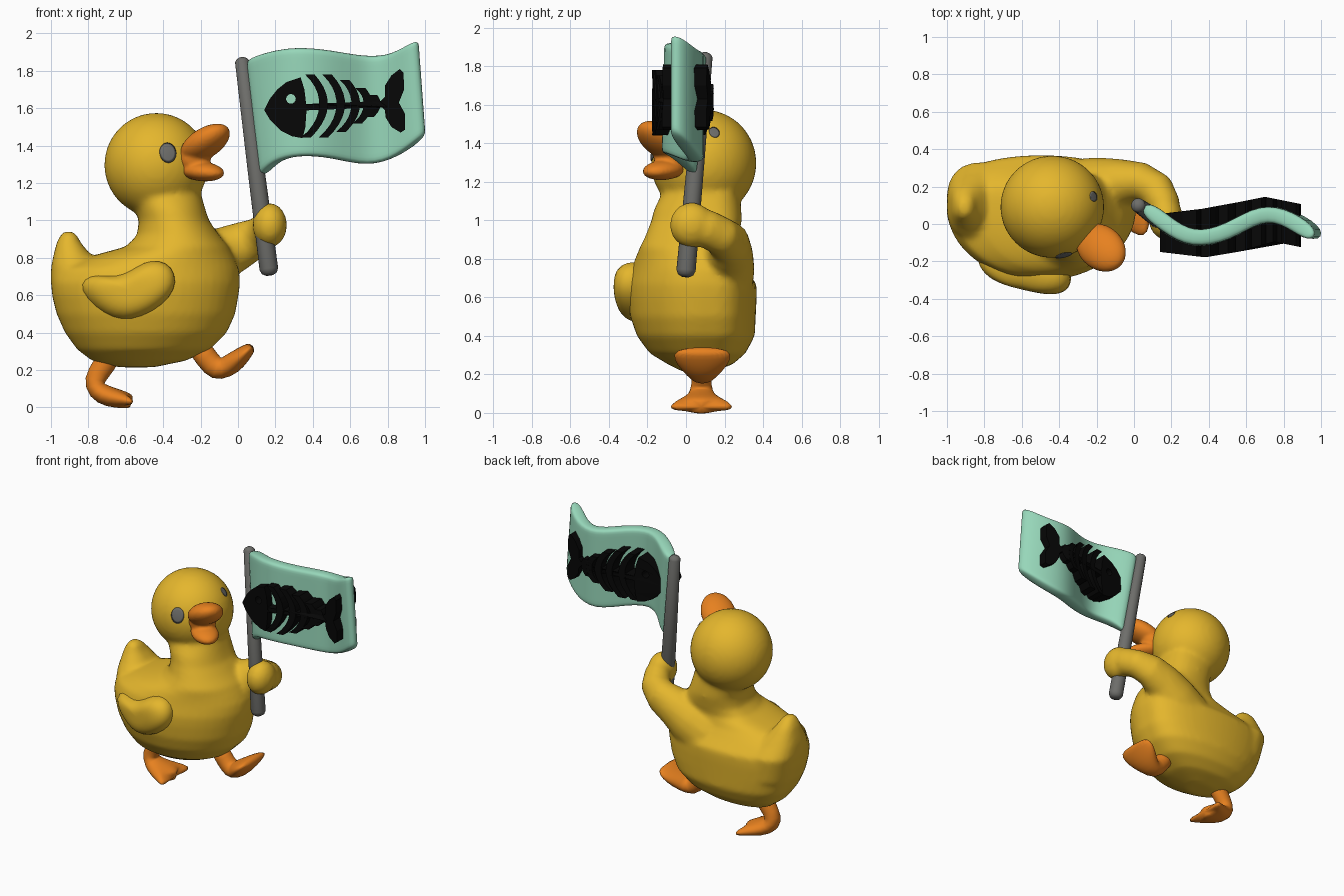
import bpy, bmesh, math
from mathutils import Vector, Matrix

if "Cube" in bpy.data.objects:
    bpy.data.objects.remove(bpy.data.objects["Cube"])


def material(name, rgb):
    m = bpy.data.materials.new(name)
    m.diffuse_color = (*rgb, 1)
    m.use_nodes = True
    m.node_tree.nodes["Principled BSDF"].inputs["Base Color"].default_value = m.diffuse_color
    return m


YELLOW = material("duck yellow", (0.78, 0.47, 0.026))
ORANGE = material("beak orange", (0.80, 0.22, 0.014))
MINT = material("flag mint", (0.31, 0.68, 0.49))
GREY = material("pole grey", (0.155, 0.155, 0.145))
BLACK = material("fish black", (0.002, 0.002, 0.002))


def finish(name, bm, mat):
    bmesh.ops.recalc_face_normals(bm, faces=bm.faces)
    me = bpy.data.meshes.new(name)
    bm.to_mesh(me)
    bm.free()
    me.materials.append(mat)
    me.shade_smooth()
    ob = bpy.data.objects.new(name, me)
    bpy.context.collection.objects.link(ob)
    return ob


def loft(bm, rings):
    rows = [[bm.verts.new(p) for p in r] for r in rings]
    n = len(rows[0])
    for a, b in zip(rows, rows[1:]):
        for i in range(n):
            bm.faces.new((a[i], a[(i + 1) % n], b[(i + 1) % n], b[i]))
    bm.faces.new(rows[0][::-1])
    bm.faces.new(rows[-1])


def ball(bm, centre, radii, rot=Matrix()):
    m = Matrix.Translation(centre) @ rot @ Matrix.Diagonal((*radii, 1))
    bmesh.ops.create_uvsphere(bm, u_segments=40, v_segments=24, radius=1, matrix=m)


def level_ring(z, x0, x1, y0, y1, n=48):
    # horizontal section: round towards the front, boxier at the back
    cx, rx, cy = (x0 + x1) / 2, (x1 - x0) / 2, 0.08
    pts = []
    for i in range(n):
        t = 2 * math.pi * i / n
        c, s = math.cos(t), math.sin(t)
        y = cy + (y1 - cy) * s ** 0.6 if s > 0 else cy + (cy - y0) * s
        pts.append((cx + rx * c, y, z))
    return pts


def tube(bm, path, ref, n=16, notch=0.0):
    # path rows: x, y, z, half width along ref, half thickness
    pts = [Vector(p[:3]) for p in path]
    rings = []
    for k, p in enumerate(path):
        t = (pts[min(k + 1, len(pts) - 1)] - pts[max(k - 1, 0)]).normalized()
        side = (Vector(ref) - t * t.dot(Vector(ref))).normalized()
        other = t.cross(side)
        ring = []
        for i in range(n):
            c, s = math.cos(2 * math.pi * i / n), math.sin(2 * math.pi * i / n)
            q = pts[k] + side * c * p[3] + other * s * p[4]
            if k >= len(path) - 2:
                q += t * notch * math.cos(2 * math.pi * c)
            ring.append(q)
        rings.append(ring)
    loft(bm, rings)


def blend(ob, voxel, rounds):
    r = ob.modifiers.new("blend", 'REMESH')
    r.mode, r.voxel_size, r.use_smooth_shade = 'VOXEL', voxel, True
    s = ob.modifiers.new("soften", 'SMOOTH')
    s.factor, s.iterations = 0.5, rounds


def subdivide(ob, levels=2):
    s = ob.modifiers.new("round", 'SUBSURF')
    s.levels = s.render_levels = levels


# body, neck, tail, head and flag arm blended into one skin
bm = bmesh.new()
loft(bm, [level_ring(*r) for r in [
    (.215, -.64, -.45, -.02, .13), (.25, -.78, -.28, -.09, .24), (.31, -.86, -.15, -.19, .31),
    (.40, -.925, -.06, -.255, .357), (.5, -.97, -.015, -.29, .362), (.6, -.995, .003, -.302, .367),
    (.67, -1.0, .012, -.302, .367), (.74, -.97, .005, -.285, .31), (.80, -.82, -.02, -.265, .27),
    (.86, -.60, -.05, -.24, .26), (.92, -.54, -.10, -.21, .275), (1.0, -.53, -.155, -.18, .29),
    (1.06, -.55, -.175, -.165, .287), (1.15, -.6, -.2, -.12, .28)]])
loft(bm, [level_ring(*r) for r in [
    (.5, -.96, -.6, -.15, .32), (.68, -1.003, -.66, -.12, .33), (.76, -.998, -.73, -.08, .27),
    (.82, -.985, -.79, -.03, .23), (.88, -.97, -.84, .01, .19), (.92, -.95, -.86, .03, .15),
    (.942, -.93, -.885, .06, .11)]])
HEAD = Vector((-.437, .092, 1.297))
ball(bm, HEAD, (.278, .274, .278))
tube(bm, [(-.3, .17, .68, .2, .18), (-.18, .2, .76, .17, .16), (-.07, .22, .83, .14, .13),
          (.04, .225, .88, .12, .105), (.12, .18, .92, .1, .1), (.16, .1, .96, .1, .09),
          (.17, .03, .98, .08, .07)], (0, 0, 1))
ball(bm, (.17, .03, .975), (.092, .115, .118))
blend(finish("duck_body", bm, YELLOW), .017, 7)

# folded side wing: kidney outline inflated into a pillow
OUTLINE = [(-.85, .63), (-.83, .69), (-.76, .715), (-.66, .70), (-.57, .735), (-.5, .78),
           (-.42, .79), (-.35, .755), (-.325, .67), (-.36, .59), (-.45, .51), (-.57, .46),
           (-.67, .47), (-.77, .53)]
bm = bmesh.new()
rings = []
for k in range(-5, 6):
    a = k * math.pi / 2 / 5.4
    s = math.cos(a) ** 0.6
    ring = []
    for x, z in OUTLINE:
        x, z = -.585 + (x + .585) * s, .625 + (z - .625) * s
        ring.append((x, -.235 - .23 * (x + .585) - .12 * math.sin(a), z))
    rings.append(ring)
loft(bm, rings)
subdivide(finish("side_wing", bm, YELLOW), 1)

# open beak, pointing to the front right
turn = Matrix.Rotation(math.radians(-40), 4, 'Z')


def beak_ball(bm, u, z, radii, pitch):
    pos = turn @ Vector((u, 0, 0))
    ball(bm, (HEAD.x + pos.x, HEAD.y + pos.y, z), radii,
         turn @ Matrix.Rotation(math.radians(-pitch), 4, 'Y'))


bm = bmesh.new()
beak_ball(bm, .34, 1.413, (.162, .118, .074), 31)
beak_ball(bm, .32, 1.262, (.135, .092, .052), -5)
beak_ball(bm, .265, 1.335, (.085, .095, .09), 0)
blend(finish("beak", bm, ORANGE), .01, 5)

# eyes: thin oval caps lying on the head
for name, off, size in (("right_eye", (.062, -.26, .065), 1), ("left_eye", (.22, .055, .16), .6)):
    d = Vector(off).normalized()
    side = d.cross(Vector((0, 0, 1))).normalized()
    up = side.cross(d)
    bm = bmesh.new()
    rings = []
    for f in (1, .7, .4, .1):
        rings.append([HEAD + (d * .275 + (side * .046 * math.cos(t) + up * .056 * math.sin(t)) * f * size).normalized() * .28
                      for t in [2 * math.pi * i / 24 for i in range(24)]])
    loft(bm, rings)
    finish(name, bm, GREY)

# webbed feet: one planted, one kicked up
bm = bmesh.new()
tube(bm, [(-.66, .08, .33, .07, .07), (-.715, .08, .225, .056, .058), (-.775, .08, .145, .048, .06),
          (-.755, .08, .088, .07, .058), (-.69, .08, .055, .105, .056), (-.61, .08, .042, .155, .046),
          (-.57, .08, .03, .178, .03)], (0, 1, 0), 24, .02)
subdivide(finish("planted_foot", bm, ORANGE), 1)
bm = bmesh.new()
tube(bm, [(-.22, .085, .34, .07, .065), (-.17, .085, .265, .058, .06), (-.115, .085, .2, .06, .068),
          (-.06, .085, .215, .09, .06), (0, .085, .258, .138, .053), (.05, .085, .305, .155, .038),
          (.08, .085, .33, .115, .022)], (0, 1, 0), 24)
subdivide(finish("raised_foot", bm, ORANGE), 1)

# flag pole with rounded ends
bm = bmesh.new()
a, b = Vector((.165, 0, .74)), Vector((.022, .1, 1.85))
steps = [(-.03, .02), (-.02, .04), (0, .05), (.5, .045), (1, .038), (1.012, .029), (1.02, .012)]
tube(bm, [(*a.lerp(b, f), r, r) for f, r in steps], (0, 1, 0), 24)
finish("flag_pole", bm, GREY)

# waving flag: columns of x top, z top, x bottom, z bottom, y
COLUMNS = [(.045, 1.86, .125, 1.225, .10), (.17, 1.905, .2, 1.315, .0), (.31, 1.93, .33, 1.35, -.09),
           (.5, 1.912, .5, 1.335, -.05), (.68, 1.875, .69, 1.285, .07), (.83, 1.885, .86, 1.335, .03),
           (.965, 1.975, 1.005, 1.455, -.07)]
bm = bmesh.new()
rows = []
for x0, z0, x1, z1, y in COLUMNS:
    lean = -.06 * max(0, 1 - x0 / .4)
    rows.append([bm.verts.new((x0 + (x1 - x0) * v, y + lean * v, z0 + (z1 - z0) * v))
                 for v in (0, .06, .35, .65, .94, 1)])
for p, q in zip(rows, rows[1:]):
    for i in range(5):
        bm.faces.new((p[i], p[i + 1], q[i + 1], q[i]))
flag = finish("flag", bm, MINT)
sol = flag.modifiers.new("cloth", 'SOLIDIFY')
sol.thickness, sol.offset = .09, 0
subdivide(flag)

# fish bone emblem: flat outlines extruded through the flag and bent along it
FRONT = [(.1, -.145), (.38, -.178), (.55, -.15), (.75, -.095), (.95, -.135)]
BACK = [(.1, .05), (.3, .07), (.5, .105), (.7, .145), (.95, .095)]


def bend(curve, x):
    for (x0, y0), (x1, y1) in zip(curve, curve[1:]):
        if x <= x1:
            return y0 + (y1 - y0) * (x - x0) / (x1 - x0)
    return curve[-1][1]


def slab(name, outlines):
    cu = bpy.data.curves.new(name, 'CURVE')
    cu.dimensions, cu.fill_mode, cu.extrude = '2D', 'BOTH', .1
    for pts in outlines:
        sp = cu.splines.new('POLY')
        sp.points.add(len(pts) - 1)
        for p, (x, z) in zip(sp.points, pts):
            p.co = (x, z, 0, 1)
        sp.use_cyclic_u = True
    tmp = bpy.data.objects.new(name, cu)
    bpy.context.collection.objects.link(tmp)
    bpy.context.view_layer.update()
    bm = bmesh.new()
    bm.from_mesh(tmp.to_mesh())
    tmp.to_mesh_clear()
    bpy.data.objects.remove(tmp)
    for v in bm.verts:
        x, z, h = v.co
        v.co = (x, bend(FRONT if h < 0 else BACK, x), z)
    bmesh.ops.remove_doubles(bm, verts=bm.verts, dist=1e-5)
    ob = finish(name, bm, BLACK)
    ob.data.shade_flat()


eye = [(.283 + .026 * math.cos(i * math.pi / 8), 1.65 + .026 * math.sin(i * math.pi / 8)) for i in range(16)]
slab("fish_head", [[(.14, 1.59), (.17, 1.65), (.21, 1.7), (.26, 1.74), (.335, 1.765), (.355, 1.7),
                    (.367, 1.6), (.36, 1.5), (.345, 1.44), (.29, 1.45), (.23, 1.48), (.17, 1.54)], eye])
xs = [.35 + .045 * i for i in range(11)]
slab("fish_spine", [[(x, 1.588 + .04 * (x - .35)) for x in xs]
                    + [(x, 1.622 + .04 * (x - .35)) for x in reversed(xs)]])
for k, (x, h) in enumerate([(.458, .168), (.55, .168), (.63, .14), (.695, .095), (.74, .06)]):
    vs = [i / 5 - 1 for i in range(11)]
    slab(f"fish_rib_{k + 1}", [
        [(x + .022 - .08 * h / .168 * v * v + .01 * v, 1.612 + h * v) for v in vs]
        + [(x - .02 - .075 * h / .168 * v * v + .012 * (v ** 4 - 1) * .3 - .014 * v ** 4 + .01 * v,
            1.612 + h * v) for v in reversed(vs)]])
slab("fish_tail", [[(.75, 1.625), (.785, 1.66), (.785, 1.72), (.82, 1.775), (.865, 1.81), (.885, 1.79),
                    (.888, 1.7), (.86, 1.63), (.893, 1.57), (.893, 1.485), (.87, 1.47), (.82, 1.5),
                    (.79, 1.55), (.785, 1.59)]])
